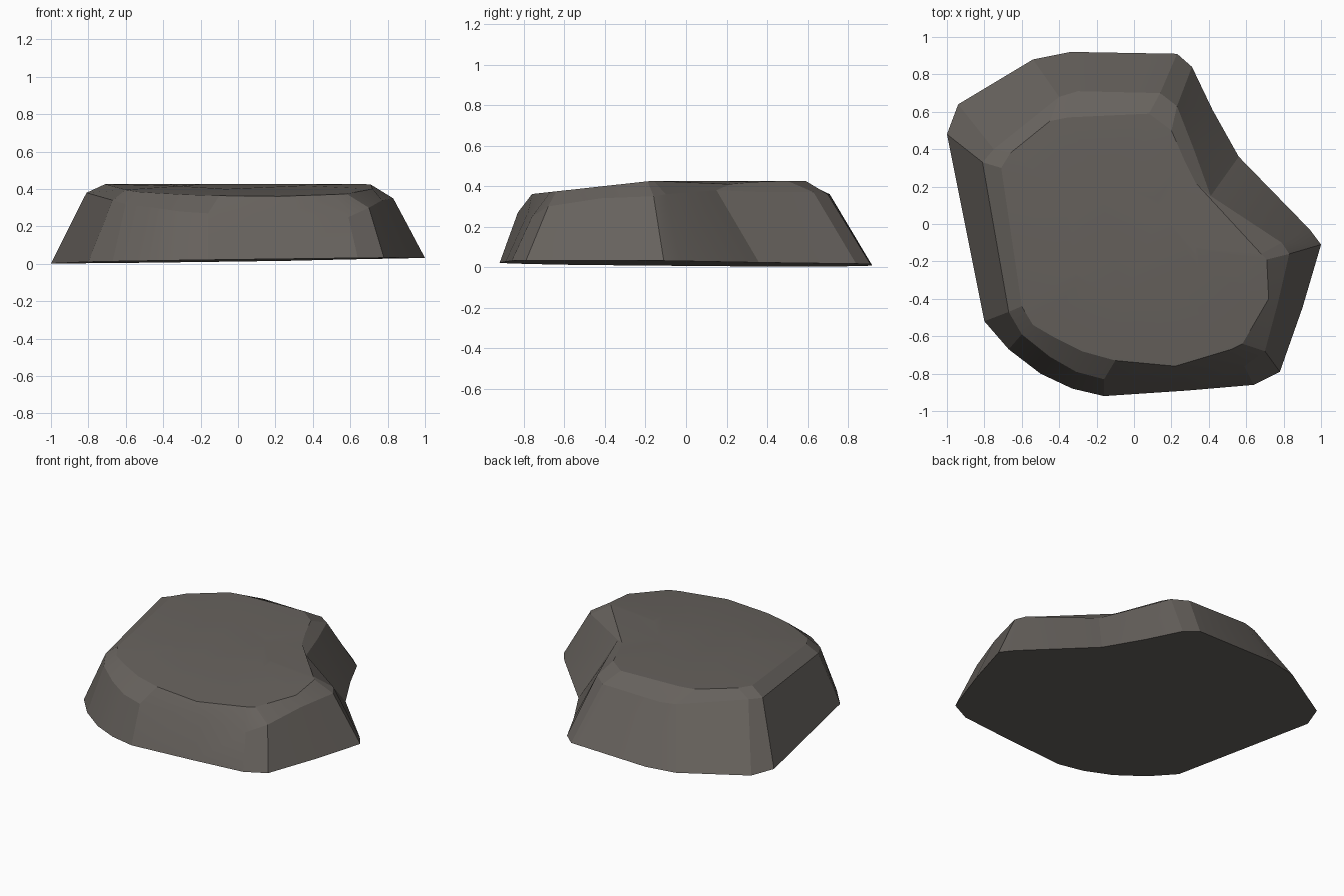
import bpy
import bmesh
from math import radians
from mathutils import Vector

# Remove the default cube only
default_cube = bpy.data.objects.get("Cube")
if default_cube:
    bpy.data.objects.remove(default_cube, do_unlink=True)

# One row per corner of the rock, counter-clockwise from the right-hand tip:
# foot (x, y), shoulder (x, y, z), rim of the flat top (x, y)
CORNERS = [
    ((1.0, -.11), (.83, -.16, .35), (.71, -.19)),
    ((.94, -.03), (.79, -.1, .36), (.68, -.16)),
    ((.56, .36), (.41, .15, .38), (.33, .22)),
    ((.42, .61), (.32, .4, .37), (.27, .34)),
    ((.31, .84), (.23, .63, .37), (.2, .5)),
    ((.23, .91), (.14, .7, .36), (.08, .59)),
    ((-.34, .92), (-.3, .71, .36), (-.35, .57)),
    ((-.54, .88), (-.4, .68, .36), (-.45, .55)),
    ((-.94, .64), (-.75, .4, .38), (-.66, .38)),
    ((-1.0, .48), (-.81, .33, .38), (-.71, .3)),
    ((-.8, -.52), (-.67, -.47, .34), (-.6, -.44)),
    ((-.67, -.67), (-.6, -.59, .32), (-.54, -.54)),
    ((-.5, -.8), (-.45, -.71, .3), (-.42, -.61)),
    ((-.33, -.88), (-.31, -.79, .28), (-.28, -.68)),
    ((-.16, -.92), (-.16, -.83, .27), (-.1, -.73)),
    ((.29, -.89), (.27, -.78, .27), (.22, -.76)),
    ((.64, -.86), (.59, -.76, .25), (.52, -.67)),
    ((.78, -.79), (.7, -.68, .3), (.58, -.64)),
    ((.9, -.45), (.77, -.42, .34), (.72, -.4)),
]


def foot_height(x, y):
    """The underside is one slightly tilted plane."""
    return .018 + .013 * x - .006 * y


def top_height(x, y):
    """The top is level at the back, slopes to the front and dips at the notch."""
    slope = min(0, y + .17) * .11
    notch_distance = (Vector((x, y)) - Vector((.33, .22))).length
    dip = max(0, .2 - notch_distance) * .08
    return .426 + slope - dip


def add_ring(bm, points):
    return [bm.verts.new(point) for point in points]


def bridge(bm, lower, upper):
    """Join two rings of equal size with a band of quads."""
    count = len(lower)
    for i in range(count):
        j = (i + 1) % count
        bm.faces.new((lower[i], lower[j], upper[j], upper[i]))


def make_material(name, colour):
    material = bpy.data.materials.new(name)
    material.use_nodes = True
    material.diffuse_color = colour
    shader = material.node_tree.nodes["Principled BSDF"]
    shader.inputs["Base Color"].default_value = colour
    shader.inputs["Roughness"].default_value = .9
    return material


# Rock: foot, shoulder and rim rings stacked into sloping walls
bm = bmesh.new()
foot = add_ring(bm, [(x, y, foot_height(x, y)) for (x, y), _, _ in CORNERS])
shoulder = add_ring(bm, [point for _, point, _ in CORNERS])
rim = add_ring(bm, [(x, y, top_height(x, y)) for _, _, (x, y) in CORNERS])
bridge(bm, foot, shoulder)
bridge(bm, shoulder, rim)

# Underside
bm.faces.new(list(reversed(foot)))

# Gently crowned top, with an inner ring that follows the same slope
centre = Vector((-.03, -.08))
inner_points = []
for vert in rim:
    spot = centre.lerp(vert.co.xy, .5)
    inner_points.append((spot.x, spot.y, top_height(spot.x, spot.y)))
inner = add_ring(bm, inner_points)
bridge(bm, rim, inner)
bm.faces.new(inner)
bmesh.ops.recalc_face_normals(bm, faces=bm.faces)

mesh = bpy.data.meshes.new("rock")
bm.to_mesh(mesh)
bm.free()
rock = bpy.data.objects.new("rock", mesh)
bpy.context.scene.collection.objects.link(rock)
mesh.materials.append(make_material("warm grey stone", (.135, .122, .11, 1)))

# Soft shading across shallow creases, crisp elsewhere
bpy.ops.object.select_all(action="DESELECT")
rock.select_set(True)
bpy.context.view_layer.objects.active = rock
bpy.ops.object.shade_smooth_by_angle(angle=radians(14))
